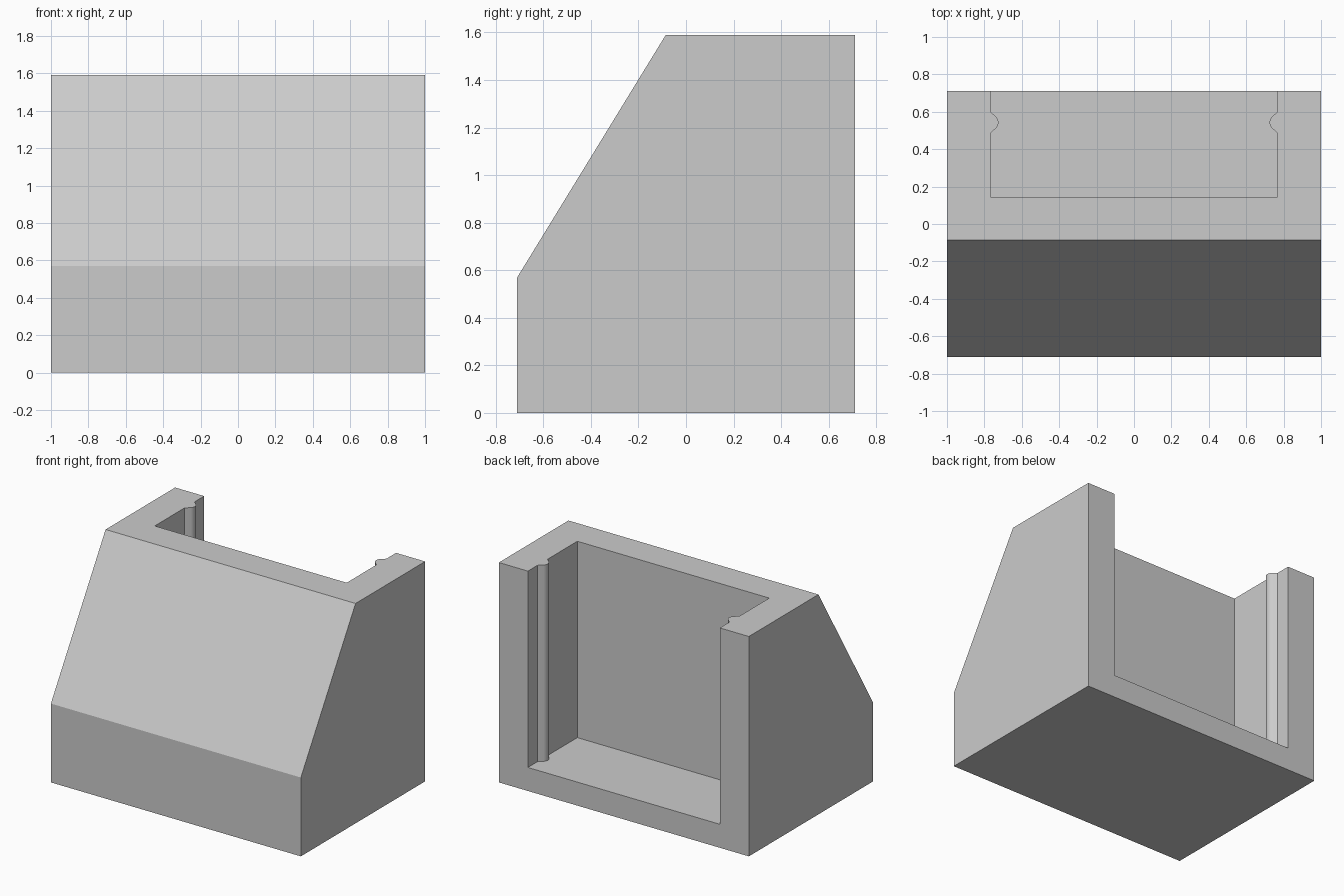
import bpy
import bmesh
from math import sin, cos, radians
from mathutils import Vector

cube = bpy.data.objects.get("Cube")
if cube:
    bpy.data.objects.remove(cube, do_unlink=True)

grey = bpy.data.materials.new("plain grey")
grey.use_nodes = True
colour = (0.6, 0.6, 0.6, 1)
grey.diffuse_color = colour
grey.node_tree.nodes["Principled BSDF"].inputs["Base Color"].default_value = colour


def prism(name, outline, sweep):
    """Extrude a closed outline of 3D points along a vector."""
    bm = bmesh.new()
    face = bm.faces.new([bm.verts.new(p) for p in outline])
    extruded = bmesh.ops.extrude_face_region(bm, geom=[face])["geom"]
    moved = [g for g in extruded if isinstance(g, bmesh.types.BMVert)]
    bmesh.ops.translate(bm, vec=Vector(sweep), verts=moved)
    bmesh.ops.recalc_face_normals(bm, faces=bm.faces)
    mesh = bpy.data.meshes.new(name)
    bm.to_mesh(mesh)
    bm.free()
    mesh.materials.append(grey)
    obj = bpy.data.objects.new(name, mesh)
    bpy.context.collection.objects.link(obj)
    return obj


# Solid body with a sloping front, extruded across its width
DEPTH, HEIGHT = 0.71, 1.59
side = [(-DEPTH, 0), (DEPTH, 0), (DEPTH, HEIGHT), (-0.085, HEIGHT), (-DEPTH, 0.57)]
body = prism("holder_body", [(-1, y, z) for y, z in side], (2, 0, 0))

# Pocket open at the top and back, with a rounded rib on each side wall
WALL, FRONT, FLOOR, RIB_Y, RIB_R = 0.768, 0.145, 0.17, 0.543, 0.043
half = [(WALL, FRONT), (WALL, RIB_Y - 0.057)]
for i in range(13):
    a = radians(-45 + 7.5 * i)
    half.append((WALL - RIB_R * cos(a), RIB_Y + RIB_R * sin(a)))
half += [(WALL, RIB_Y + 0.057), (WALL, 1)]
outline = half + [(-x, y) for x, y in reversed(half)]
pocket = prism("pocket_cutter", [(x, y, FLOOR) for x, y in outline], (0, 0, 2))
pocket.hide_render = True

# Cut the pocket, then drop the cutter
cut = body.modifiers.new("pocket", 'BOOLEAN')
cut.operation = 'DIFFERENCE'
cut.solver = 'EXACT'
cut.object = pocket
bpy.ops.object.select_all(action='DESELECT')
bpy.context.view_layer.objects.active = body
body.select_set(True)
bpy.ops.object.modifier_apply(modifier=cut.name)
bpy.data.objects.remove(pocket, do_unlink=True)
bpy.ops.object.shade_smooth_by_angle(angle=radians(30))
